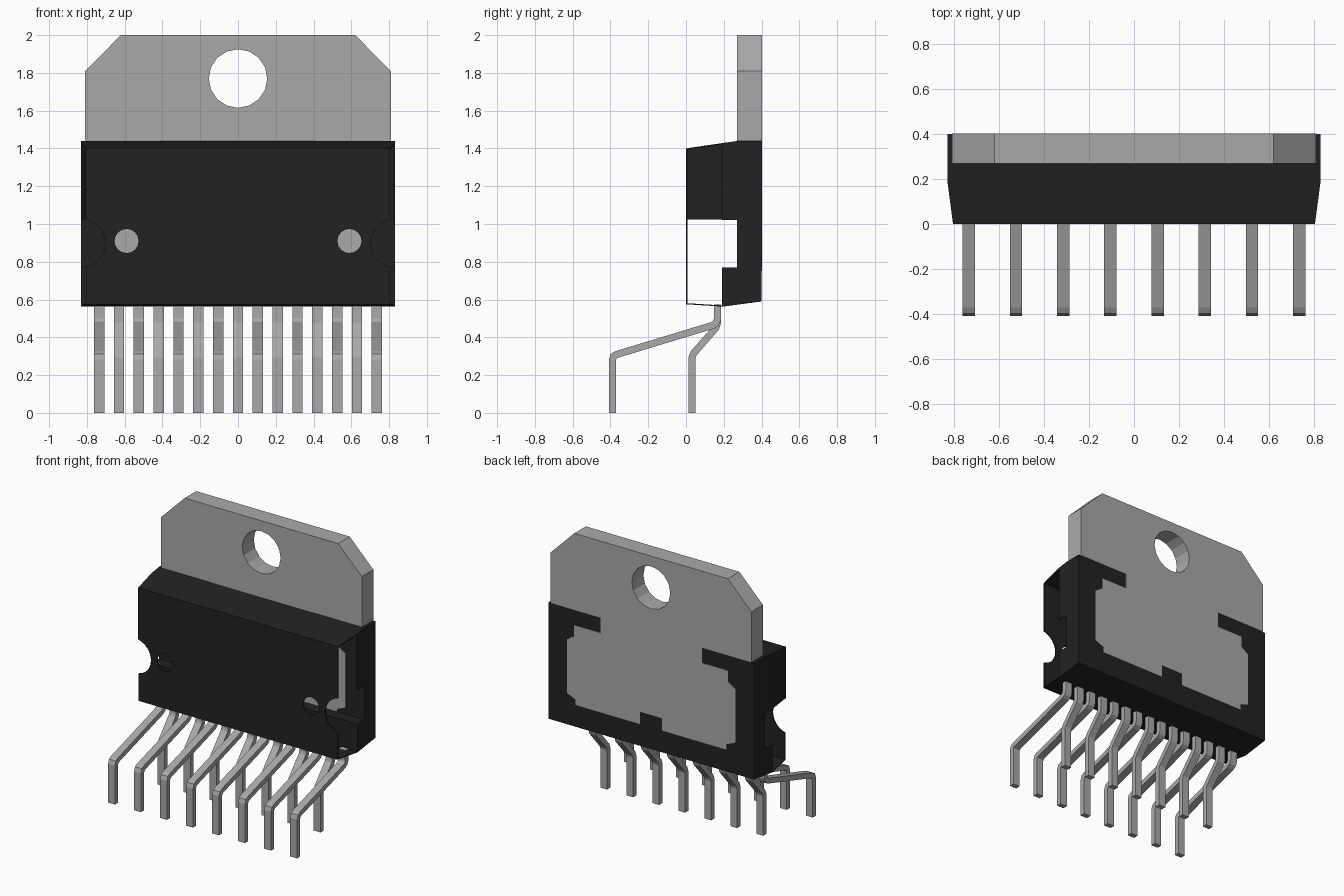
import bpy, bmesh, math
from mathutils import Vector

cube = bpy.data.objects.get("Cube")
if cube:
    bpy.data.objects.remove(cube)


def material(name, value):
    m = bpy.data.materials.new(name)
    m.use_nodes = True
    colour = (value, value, value, 1)
    m.diffuse_color = colour
    m.node_tree.nodes["Principled BSDF"].inputs["Base Color"].default_value = colour
    return m


METAL = material("grey metal", 0.40)
PLASTIC = material("black plastic", 0.016)


def sheet(name, loops, normal, thickness, mat):
    """Flat sheet from an outline plus optional hole loops, thickened about its middle."""
    bm = bmesh.new()
    edges = []
    for loop in loops:
        vs = [bm.verts.new(p) for p in loop]
        edges += [bm.edges.new((vs[i], vs[(i + 1) % len(vs)])) for i in range(len(vs))]
    if len(loops) == 1:
        bm.faces.new(bm.verts[:])
    else:
        bmesh.ops.triangle_fill(bm, use_beauty=True, edges=edges, normal=Vector(normal))
    bmesh.ops.recalc_face_normals(bm, faces=bm.faces[:])
    mesh = bpy.data.meshes.new(name)
    bm.to_mesh(mesh)
    bm.free()
    mesh.materials.append(mat)
    ob = bpy.data.objects.new(name, mesh)
    bpy.context.collection.objects.link(ob)
    solid = ob.modifiers.new("thickness", 'SOLIDIFY')
    solid.thickness = thickness
    solid.offset = 0
    return ob


def upright(name, loops, y0, y1, mat):
    """Sheet drawn in x, z and filling y0 to y1."""
    y = (y0 + y1) / 2
    return sheet(name, [[(x, y, z) for x, z in l] for l in loops], (0, -1, 0), y1 - y0, mat)


def sideways(name, loop, x, width, mat):
    """Sheet drawn in y, z and centred on x."""
    return sheet(name, [[(x, y, z) for y, z in loop]], (1, 0, 0), width, mat)


def circle(cx, cz, r, n=16):
    return [(cx + r * math.cos(2 * math.pi * i / n), cz + r * math.sin(2 * math.pi * i / n))
            for i in range(n)]


def mirrored(half):
    return half + [(-x, z) for x, z in reversed(half)]


# Heat sink: chamfered tab with a bolt hole and a stepped pad set in the body
sink = mirrored([(0.62, 2.0), (0.81, 1.81), (0.81, 1.441), (0.41, 1.441), (0.41, 1.33),
                 (0.62, 1.33), (0.62, 1.25), (0.68, 1.21), (0.68, 0.82), (0.61, 0.79),
                 (0.61, 0.75), (0.09, 0.75), (0.09, 0.84)])
upright("heat_sink", [sink, circle(0, 1.77, 0.155)], 0.27, 0.403, METAL)

# Back of the plastic body, thicker along the lower edge
sideways("body_back", [(0.273, 1.44), (0.40, 1.44), (0.40, 0.59), (0.19, 0.562),
                       (0.19, 0.77), (0.273, 0.77)], 0, 1.66, PLASTIC)

# Front cover with a round notch at each side and two holes
half = [(0.805, 1.40)]
for i in range(13):
    a = math.radians(101.5 + 157 * i / 12)
    half.append((0.83 + 0.127 * math.cos(a), 0.897 + 0.127 * math.sin(a)))
half.append((0.805, 0.575))
upright("front_cover", [mirrored(half), circle(0.59, 0.91, 0.064), circle(-0.59, 0.91, 0.064)],
        0, 0.008, PLASTIC)

# Sloping top and bottom of the cover
T = 0.006
sheet("cover_top", [[(-0.805, 0, 1.397), (0.805, 0, 1.397), (0.83, 0.19, 1.425),
                     (0.83, 0.275, 1.437), (-0.83, 0.275, 1.437), (-0.83, 0.19, 1.425)]],
      (0, 0, 1), T, PLASTIC)
sheet("cover_bottom", [[(-0.805, 0, 0.578), (0.805, 0, 0.578), (0.83, 0.19, 0.566),
                        (-0.83, 0.19, 0.566)]], (0, 0, -1), T, PLASTIC)

# Upper side walls; the left front bay stays open
for side, label in ((1, "left"), (-1, "right")):
    sideways(label + "_wall", [(0.19, 1.02), (0.275, 1.02), (0.275, 1.437), (0.19, 1.425)],
             side * 0.827, T, PLASTIC)
sheet("right_front_wall", [[(-0.802, 0, 1.025), (-0.827, 0.19, 1.025),
                            (-0.827, 0.19, 1.425), (-0.802, 0, 1.397)]], (-1, 0, 0), T, PLASTIC)


def ribbon(path, t):
    """Outline of a strip of thickness t along a y, z path with mitred bends."""
    pts = [Vector(p) for p in path]
    a, b = [], []
    for i, p in enumerate(pts):
        d0 = (p - pts[max(i - 1, 0)]).normalized()
        d1 = (pts[min(i + 1, len(pts) - 1)] - p).normalized()
        d = (d0 + d1).normalized()
        n = Vector((-d.y, d.x))
        ref = d1 if d1.length else d0
        off = n * (t / 2 / max(d.dot(ref), 0.5))
        a.append(tuple(p + off))
        b.append(tuple(p - off))
    return a + b[::-1]


# Fifteen bent pins, alternating between the long front row and the short back row
front_path = [(0.166, 0.575), (0.166, 0.495), (0.158, 0.475), (0.14, 0.463),
              (-0.365, 0.31), (-0.383, 0.30), (-0.39, 0.28), (-0.39, 0)]
back_path = [(0.166, 0.575), (0.166, 0.475), (0.158, 0.45), (0.04, 0.315),
             (0.031, 0.29), (0.031, 0)]
for i in range(15):
    row, path = ("front", front_path) if i % 2 == 0 else ("back", back_path)
    sideways(f"{row}_pin_{i + 1}", ribbon(path, 0.037), (i - 7) * 0.105, 0.055, METAL)
